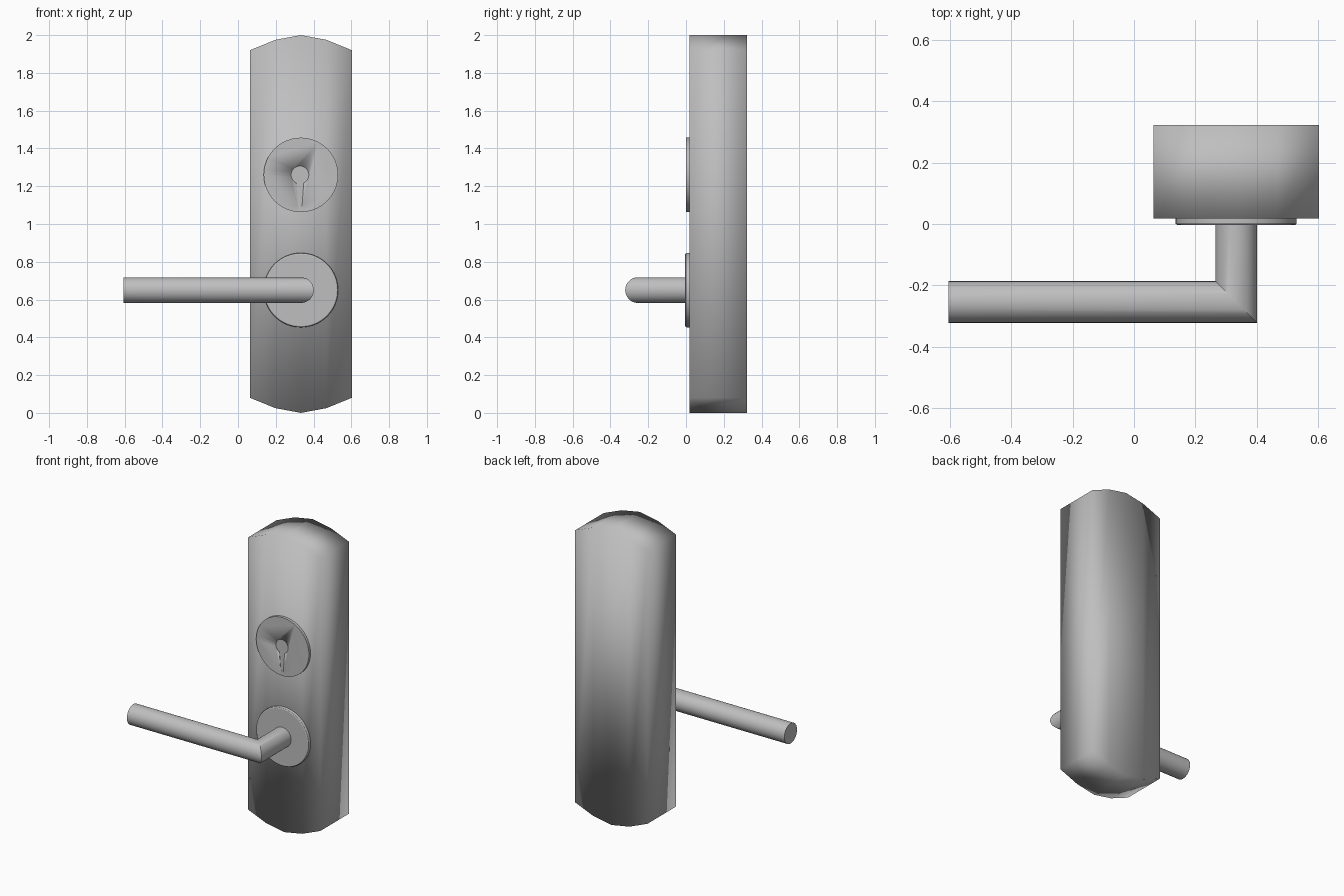
import bpy
import bmesh
from math import sin, cos, pi, radians
from mathutils import Vector

default = bpy.data.objects.get("Cube")
if default:
    bpy.data.objects.remove(default, do_unlink=True)

metal = bpy.data.materials.new("satin grey metal")
metal.use_nodes = True
grey = (0.52, 0.52, 0.52, 1)
metal.diffuse_color = grey
metal.node_tree.nodes["Principled BSDF"].inputs["Base Color"].default_value = grey

CX = 0.333       # shared centre line of plate, lock and lever
LOCK_Z, LEVER_Z = 1.26, 0.65
FRONT, BACK = 0.018, 0.322


def finish(name, bm, angle=None):
    """Turn a bmesh into a shaded object; no angle means smooth everywhere."""
    bmesh.ops.recalc_face_normals(bm, faces=bm.faces)
    mesh = bpy.data.meshes.new(name)
    bm.to_mesh(mesh)
    bm.free()
    mesh.materials.append(metal)
    obj = bpy.data.objects.new(name, mesh)
    bpy.context.collection.objects.link(obj)
    bpy.ops.object.select_all(action="DESELECT")
    obj.select_set(True)
    bpy.context.view_layer.objects.active = obj
    if angle is None:
        bpy.ops.object.shade_smooth()
    else:
        bpy.ops.object.shade_smooth_by_angle(angle=radians(angle))
    return obj


def loft(bm, rings):
    """Skin closed rings of points and cap both ends."""
    loops = [[bm.verts.new(p) for p in ring] for ring in rings]
    for a, b in zip(loops, loops[1:]):
        for i in range(len(a)):
            j = (i + 1) % len(a)
            bm.faces.new((a[i], a[j], b[j], b[i]))
    bm.faces.new(loops[0][::-1])
    bm.faces.new(loops[-1])


def disc_ring(z, r, y, n=64):
    return [(CX + r * cos(2 * pi * i / n), y, z + r * sin(2 * pi * i / n))
            for i in range(n)]


# Back plate: faceted arched ends, four vertical strips front and back
bm = bmesh.new()
columns = []
for dx, top in ((-0.27, 1.92), (-0.135, 1.975), (0, 2), (0.135, 1.975), (0.27, 1.92)):
    columns.append([bm.verts.new((CX + dx, y, z)) for y, z in
                    ((FRONT, 2 - top), (FRONT, top), (BACK, top), (BACK, 2 - top))])
for a, b in zip(columns, columns[1:]):
    for i in range(4):
        j = (i + 1) % 4
        bm.faces.new((a[i], a[j], b[j], b[i]))
bm.faces.new(columns[0])
bm.faces.new(columns[-1])
finish("back_plate", bm)

# Lever rose with a small softened rim
bm = bmesh.new()
loft(bm, [disc_ring(LEVER_Z, 0.197, FRONT + 0.01), disc_ring(LEVER_Z, 0.197, 0.003),
          disc_ring(LEVER_Z, 0.195, -0.001), disc_ring(LEVER_Z, 0.19, -0.004)])
finish("lever_rose", bm, 30)

# Lock cylinder
bm = bmesh.new()
loft(bm, [disc_ring(LOCK_Z, 0.197, FRONT + 0.01), disc_ring(LOCK_Z, 0.197, 0)])
lock = finish("lock_cylinder", bm, 30)

# Keyhole: round top and tapered slot, cut shallowly into the cylinder
outline = []
for i in range(25):
    t = radians(-65 + 310 * i / 24)
    outline.append((CX - 0.005 + 0.047 * cos(t), LOCK_Z + 0.047 * sin(t)))
outline += [(CX - 0.016, LOCK_Z - 0.165), (CX + 0.006, LOCK_Z - 0.165)]
bm = bmesh.new()
loft(bm, [[(x, y, z) for x, z in outline] for y in (-0.01, 0.003)])
cutter = finish("keyhole_cutter", bm, 30)
cutter.hide_render = True
cut = lock.modifiers.new("keyhole", "BOOLEAN")
cut.operation = "DIFFERENCE"
cut.solver = "EXACT"
cut.object = cutter
bpy.context.view_layer.objects.active = lock
bpy.ops.object.modifier_apply(modifier=cut.name)
bpy.data.objects.remove(cutter, do_unlink=True)

# Lever handle: round bar with a mitred elbow
R, BAR_Y, N = 0.068, -0.254, 32
post, elbow, tip = [], [], []
for i in range(N):
    u, v = R * cos(2 * pi * i / N), R * sin(2 * pi * i / N)
    post.append((CX + u, FRONT, LEVER_Z + v))
    elbow.append((CX + u, BAR_Y - u, LEVER_Z + v))
    tip.append((-0.605, BAR_Y - u, LEVER_Z + v))
bm = bmesh.new()
loft(bm, [post, elbow, tip])
finish("lever_handle", bm, 30)
